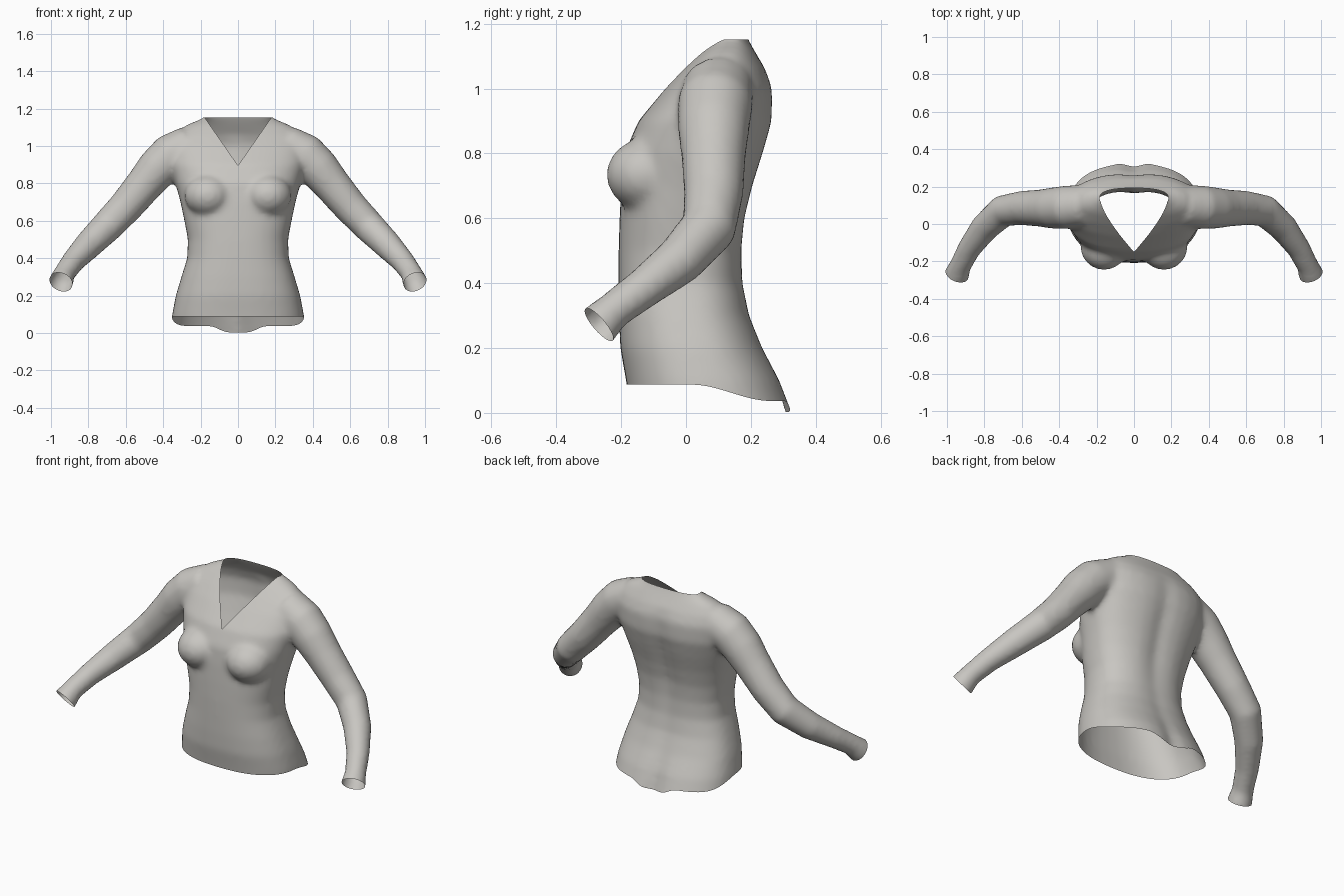
import bpy, bmesh, math
from mathutils import Vector, Matrix

if "Cube" in bpy.data.objects:
    bpy.data.objects.remove(bpy.data.objects["Cube"], do_unlink=True)

SIDES = 40
bm = bmesh.new()


def loft(rings):
    """Closed skin over a list of rings of points."""
    loops = [[bm.verts.new(p) for p in ring] for ring in rings]
    for a, b in zip(loops, loops[1:]):
        for i in range(len(a)):
            j = (i + 1) % len(a)
            bm.faces.new((a[i], a[j], b[j], b[i]))
    bm.faces.new(loops[0][::-1])
    bm.faces.new(loops[-1])


def power(v, e):
    return math.copysign(abs(v) ** e, v)


def torso_ring(z, half, front, mid, back, groove):
    ring = []
    for i in range(SIDES):
        t = 2 * math.pi * i / SIDES
        x = half * power(math.cos(t), 0.83)
        s = power(math.sin(t), 0.83)
        y = mid + s * ((back - mid) if s > 0 else (mid - front))
        if s > 0:                       # hollow along the spine
            y -= groove * math.exp(-(x / 0.06) ** 2)
        ring.append((x, y, z))
    return ring


# Torso: height, half width, front, widest depth, back, spine hollow
TORSO = [
    (-0.10, 0.355, -0.17, 0.07, 0.36, 0.03),
    (0.00, 0.36, -0.17, 0.07, 0.335, 0.03),
    (0.10, 0.352, -0.185, 0.05, 0.295, 0.02),
    (0.20, 0.333, -0.203, 0.03, 0.24, 0.01),
    (0.30, 0.303, -0.207, 0.01, 0.20, 0.01),
    (0.40, 0.272, -0.208, 0.0, 0.18, 0.01),
    (0.50, 0.268, -0.208, 0.0, 0.178, 0.015),
    (0.60, 0.287, -0.205, 0.0, 0.188, 0.02),
    (0.70, 0.308, -0.20, 0.02, 0.212, 0.02),
    (0.80, 0.335, -0.19, 0.04, 0.243, 0.02),
    (0.90, 0.36, -0.147, 0.06, 0.27, 0.015),
    (1.00, 0.36, -0.065, 0.08, 0.27, 0.01),
    (1.06, 0.335, -0.01, 0.10, 0.245, 0.0),
    (1.11, 0.28, 0.04, 0.12, 0.215, 0.0),
    (1.15, 0.185, 0.085, 0.14, 0.192, 0.0),
    (1.20, 0.15, 0.10, 0.14, 0.175, 0.0),
]
loft([torso_ring(*row) for row in TORSO])

# Sleeve: centre line and radius, shoulder to past the cuff
SLEEVE = [
    (0.26, 0.10, 1.00, 0.11),
    (0.36, 0.09, 0.95, 0.116),
    (0.43, 0.085, 0.88, 0.111),
    (0.50, 0.085, 0.795, 0.10),
    (0.60, 0.085, 0.675, 0.092),
    (0.70, 0.07, 0.57, 0.086),
    (0.80, -0.02, 0.47, 0.076),
    (0.88, -0.13, 0.385, 0.063),
    (0.93, -0.225, 0.315, 0.058),
    (0.945, -0.265, 0.275, 0.067),
    (0.967, -0.325, 0.225, 0.07),
]


def sleeve(side):
    pts = [Vector((side * x, y, z)) for x, y, z, r in SLEEVE]
    rings = []
    for i, p in enumerate(pts):
        d = pts[min(i + 1, len(pts) - 1)] - pts[max(i - 1, 0)]
        u = d.cross(Vector((0, 1, 0))).normalized()
        v = d.cross(u).normalized()
        r = SLEEVE[i][3]
        angles = [2 * math.pi * k / 24 for k in range(24)]
        rings.append([p + r * (math.cos(a) * u + math.sin(a) * v) for a in angles])
    loft(rings)


for side in (-1, 1):
    sleeve(side)
    # Bust
    bmesh.ops.create_uvsphere(
        bm, u_segments=24, v_segments=16, radius=1,
        matrix=Matrix.Translation((side * 0.16, -0.12, 0.735))
        @ Matrix.Diagonal((0.128, 0.126, 0.112, 1)))

bmesh.ops.recalc_face_normals(bm, faces=bm.faces)
mesh = bpy.data.meshes.new("fitted_top")
bm.to_mesh(mesh)
bm.free()
top = bpy.data.objects.new("fitted_top", mesh)
bpy.context.collection.objects.link(top)
bpy.context.view_layer.objects.active = top
top.select_set(True)

# Fuse the volumes into one soft skin
remesh = top.modifiers.new("fuse", 'REMESH')
remesh.mode = 'VOXEL'
remesh.voxel_size = 0.016
soften = top.modifiers.new("soften", 'SMOOTH')
soften.factor = 0.5
soften.iterations = 7
for name in ("fuse", "soften"):
    bpy.ops.object.modifier_apply(modifier=name)

bm = bmesh.new()
bm.from_mesh(top.data)


def cut(point, normal, near, remove):
    """Slice the faces that pass near(), then delete those that pass remove()."""
    faces = [f for f in bm.faces if near(f.calc_center_median())]
    geom = set(faces)
    for f in faces:
        geom.update(f.edges)
        geom.update(f.verts)
    bmesh.ops.bisect_plane(bm, geom=list(geom), plane_co=point, plane_no=normal, dist=1e-5)
    gone = [f for f in bm.faces if remove(f.calc_center_median())]
    bmesh.ops.delete(bm, geom=gone, context='FACES')


# Open cuffs
for side in (-1, 1):
    end = Vector((side * 0.947, -0.268, 0.272))
    along = Vector((side * 0.08, -0.20, -0.17)).normalized()
    cut(end, along, lambda c: c.x * side > 0.8,
        lambda c: c.x * side > 0.8 and (c - end).dot(along) > 0)

# Open collar, then the V neckline in front of it
cut(Vector((0, 0, 1.152)), Vector((0, 0, 1)), lambda c: c.z > 1, lambda c: c.z > 1.152)
V_LOW = Vector((0, 0, 0.895))
V_SIDES = [Vector((s * 0.245, 0, -0.17)).normalized() for s in (-1, 1)]


def in_front(c):
    return c.z > 0.85 and c.y < 0.14 and abs(c.x) < 0.25


def in_v(c):
    return in_front(c) and all((c - V_LOW).dot(n) < 0 for n in V_SIDES)


cut(V_LOW, V_SIDES[0], in_front, lambda c: False)
cut(V_LOW, V_SIDES[1], in_front, in_v)


# Curved hem, dipping at the centre back
def hem(x, y):
    back = min(max((y - 0.02) / 0.24, 0), 1)
    dip = 0.035 * math.exp(-(x / 0.11) ** 4) * (1 if y > 0.2 else 0)
    return 0.087 - 0.05 * back * back * (3 - 2 * back) - dip


for v in bm.verts:
    v.co.z -= hem(v.co.x, v.co.y)
cut(Vector(), Vector((0, 0, 1)), lambda c: c.z < 0.1, lambda c: c.z < 0)
for v in bm.verts:
    v.co.z += hem(v.co.x, v.co.y)

loose = [v for v in bm.verts if not v.link_faces]
bmesh.ops.delete(bm, geom=loose, context='VERTS')
bm.to_mesh(top.data)
bm.free()

# Plain warm grey cloth
cloth = bpy.data.materials.new("warm_grey_cloth")
cloth.use_nodes = True
grey = (0.58, 0.565, 0.535, 1)
cloth.diffuse_color = grey
cloth.node_tree.nodes["Principled BSDF"].inputs["Base Color"].default_value = grey
top.data.materials.clear()
top.data.materials.append(cloth)
for poly in top.data.polygons:
    poly.material_index = 0
bpy.ops.object.shade_smooth()
